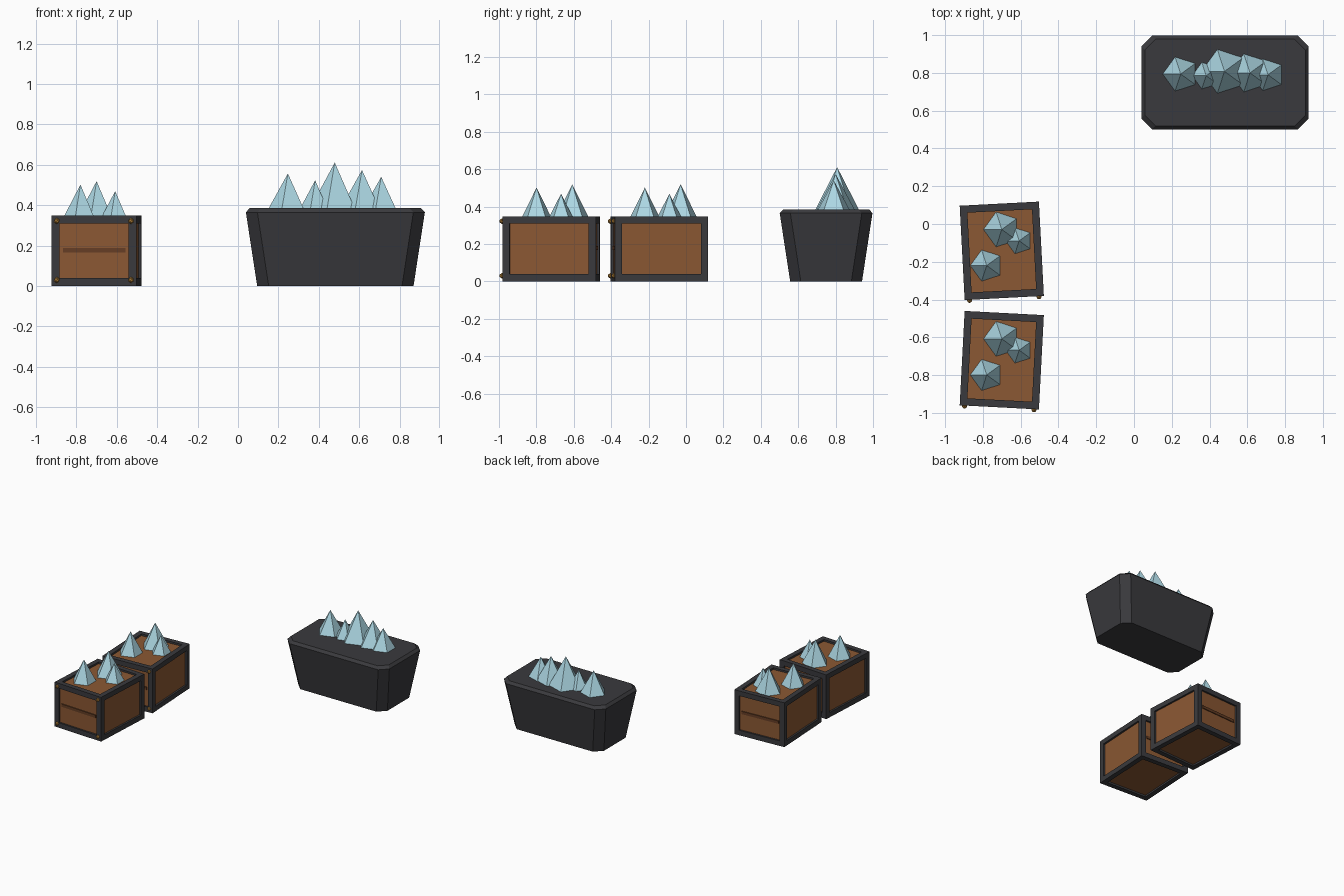
import bpy, bmesh
from math import radians, pi, cos, sin
from mathutils import Matrix, Vector

if "Cube" in bpy.data.objects:
    bpy.data.objects.remove(bpy.data.objects["Cube"])


def material(name, rgb):
    m = bpy.data.materials.new(name)
    m.diffuse_color = (*rgb, 1)
    m.use_nodes = True
    m.node_tree.nodes["Principled BSDF"].inputs["Base Color"].default_value = m.diffuse_color
    return m


IRON = material("dark_iron", (0.042, 0.042, 0.047))
WOOD = material("wood", (0.26, 0.098, 0.033))
DARK_WOOD = material("dark_wood", (0.13, 0.047, 0.018))
ICE = material("ice", (0.42, 0.69, 0.78))
BRASS = material("brass", (0.45, 0.22, 0.04))


def make(name, bm, mats, matrix=Matrix()):
    bmesh.ops.recalc_face_normals(bm, faces=bm.faces)
    mesh = bpy.data.meshes.new(name)
    bm.to_mesh(mesh)
    bm.free()
    for m in mats:
        mesh.materials.append(m)
    ob = bpy.data.objects.new(name, mesh)
    ob.matrix_world = matrix
    bpy.context.collection.objects.link(ob)
    return ob


def box(bm, size, centre):
    return bmesh.ops.create_cube(
        bm, size=1, matrix=Matrix.Translation(centre) @ Matrix.Diagonal((*size, 1)))


def ice_spike(name, x, y, base, top, radius):
    # five-sided pyramid with one corner towards -x
    bm = bmesh.new()
    ring = [bm.verts.new((x + radius * cos(pi + i * 2 * pi / 5),
                          y + radius * sin(pi + i * 2 * pi / 5), base)) for i in range(5)]
    tip = bm.verts.new((x, y, top))
    bm.faces.new(ring)
    for i in range(5):
        bm.faces.new((ring[i], ring[(i + 1) % 5], tip))
    make(name, bm, [ICE])


W, L, H = 0.42, 0.50, 0.348     # crate size
FRAME, RECESS = 0.055, 0.014


def crate(prefix, x, y, angle):
    place = Matrix.Translation((x, y, 0)) @ Matrix.Rotation(radians(angle), 4, 'Z')

    # iron frame with a recessed wooden panel on each side
    bm = bmesh.new()
    box(bm, (W, L, H), (0, 0, H / 2))
    panels = bm.faces[:]
    bmesh.ops.inset_individual(bm, faces=panels, thickness=FRAME)
    for f in panels:
        f.material_index = 1
    for f in bmesh.ops.extrude_discrete_faces(bm, faces=panels)["faces"]:
        n = f.normal.copy()
        bmesh.ops.translate(bm, verts=f.verts, vec=-n * RECESS)
        for e in f.edges:
            for wall in e.link_faces:
                if wall is not f:
                    wall.material_index = 0
    make(prefix + "_body", bm, [IRON, WOOD], place)

    # dark slat across the front and back panels
    bm = bmesh.new()
    for s in (-1, 1):
        box(bm, (W - 2 * FRAME, 0.014, 0.022), (0, s * (L / 2 - RECESS), 0.178))
    make(prefix + "_slats", bm, [DARK_WOOD], place)

    # brass rivets on the front corners
    bm = bmesh.new()
    for sx in (-0.184, 0.184):
        for z in (0.03, 0.322):
            bmesh.ops.create_icosphere(bm, subdivisions=1, radius=0.015,
                                       matrix=Matrix.Translation((sx, -L / 2 - 0.003, z)))
    make(prefix + "_rivets", bm, [BRASS], place)

    # ice heap, not turned with the crate
    for i, (dx, dy, top, r) in enumerate([(-0.08, -0.078, 0.502, 0.087),
                                          (0.0, 0.113, 0.519, 0.097),
                                          (0.092, 0.053, 0.469, 0.072)]):
        ice_spike(f"{prefix}_ice_{i + 1}", x + dx, y + dy, H - RECESS, top, r)


crate("back_crate", -0.70, -0.142, 3)
crate("front_crate", -0.70, -0.721, -3)

# tapered tub: chamfered rectangles stacked from floor to bevelled rim
bm = bmesh.new()
rings = []
for z, inset in ((0, 0.056), (0.365, 0), (0.385, 0.018)):
    a, b, c = 0.443 - inset, 0.248 - inset, 0.057
    pts = [(a, b - c), (a - c, b), (c - a, b), (-a, b - c),
           (-a, c - b), (c - a, -b), (a - c, -b), (a, c - b)]
    rings.append([bm.verts.new((px, py, z)) for px, py in pts])
for lo, hi in zip(rings, rings[1:]):
    for i in range(8):
        j = (i + 1) % 8
        bm.faces.new((lo[i], lo[j], hi[j], hi[i]))
bm.faces.new(rings[0])
bm.faces.new(rings[-1])
make("tub", bm, [IRON], Matrix.Translation((0.482, 0.749, 0)))

# ice heap on the tub
for i, (x, y, top, r) in enumerate([(0.247, 0.794, 0.557, 0.095),
                                    (0.382, 0.785, 0.523, 0.074),
                                    (0.479, 0.808, 0.611, 0.122),
                                    (0.614, 0.80, 0.574, 0.106),
                                    (0.709, 0.79, 0.54, 0.088)]):
    ice_spike(f"tub_ice_{i + 1}", x, y, 0.385, top, r)
